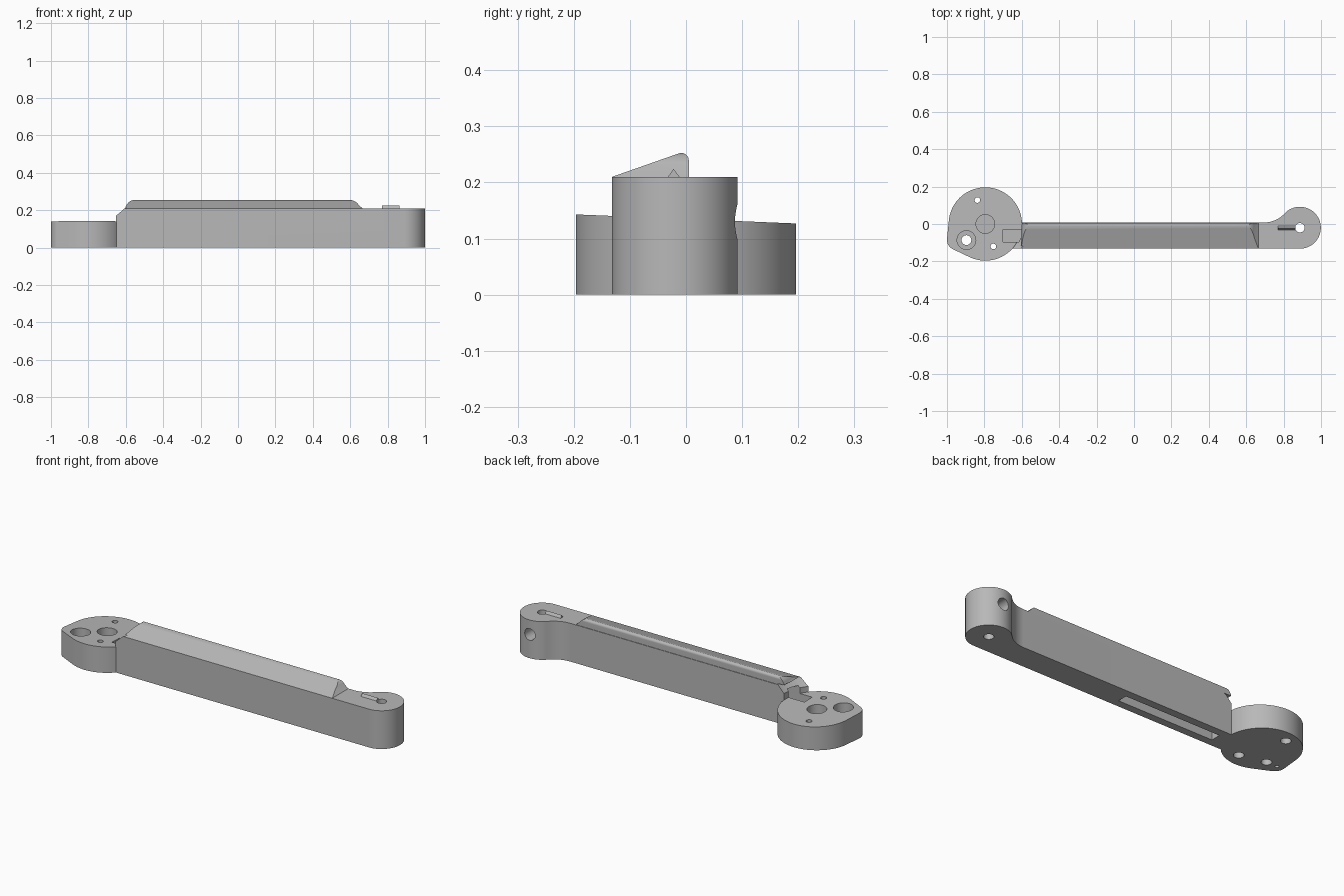
import bpy, bmesh, math
from mathutils import Vector
from mathutils.geometry import convex_hull_2d

if "Cube" in bpy.data.objects:
    bpy.data.objects.remove(bpy.data.objects["Cube"], do_unlink=True)

grey = bpy.data.materials.new("plain_grey")
grey.use_nodes = True
colour = (0.48, 0.48, 0.48, 1)
grey.diffuse_color = colour
grey.node_tree.nodes["Principled BSDF"].inputs["Base Color"].default_value = colour


def arc(cx, cy, r, start, end, n):
    """Points on an arc, angles in radians."""
    steps = [start + (end - start) * i / n for i in range(n + 1)]
    return [(cx + r * math.cos(a), cy + r * math.sin(a)) for a in steps]


def circle(cx, cy, r, n=64):
    return arc(cx, cy, r, 0, math.tau, n)[:-1]


def prism(name, profile, low, high, axis="z"):
    """Extrude a 2D profile along an axis; high may be a function of the profile point."""
    def place(p, d):
        return {"x": (d, p[0], p[1]), "y": (p[0], d, p[1]), "z": (p[0], p[1], d)}[axis]
    bm = bmesh.new()
    a = [bm.verts.new(place(p, low)) for p in profile]
    b = [bm.verts.new(place(p, high(p) if callable(high) else high)) for p in profile]
    bm.faces.new(a)
    bm.faces.new(b)
    for i in range(len(a)):
        j = (i + 1) % len(a)
        bm.faces.new((a[i], a[j], b[j], b[i]))
    bmesh.ops.recalc_face_normals(bm, faces=bm.faces)
    mesh = bpy.data.meshes.new(name)
    bm.to_mesh(mesh)
    bm.free()
    mesh.materials.append(grey)
    ob = bpy.data.objects.new(name, mesh)
    bpy.context.collection.objects.link(ob)
    return ob


def box(name, x0, x1, y0, y1, z0, z1):
    return prism(name, [(x0, y0), (x1, y0), (x1, y1), (x0, y1)], z0, z1)


def combine(target, tool, operation):
    """Apply a boolean and discard the tool object."""
    mod = target.modifiers.new("combine", "BOOLEAN")
    mod.operation, mod.object, mod.solver = operation, tool, "EXACT"
    bpy.context.view_layer.update()
    graph = bpy.context.evaluated_depsgraph_get()
    mesh = bpy.data.meshes.new_from_object(target.evaluated_get(graph))
    target.modifiers.clear()
    target.data = mesh
    bpy.data.objects.remove(tool, do_unlink=True)


FRONT, BACK, TOP = -0.132, 0.008, 0.21
HUB = (-0.795, 0.0)
EYE = (0.887, -0.02)
EYE_R = EYE[1] - FRONT

# Arm with a round eye at the far end, blended by a concave fillet
R = 0.15
dy = BACK + R - EYE[1]
fx = EYE[0] - math.sqrt((EYE_R + R) ** 2 - dy ** 2)
lean = math.atan2(dy, fx - EYE[0])
outline = [(-0.75, FRONT)]
outline += arc(*EYE, EYE_R, -math.pi / 2, lean, 56)
outline += arc(fx, BACK + R, R, lean - math.pi, -math.pi / 2, 16)[1:]
outline += [(-0.75, BACK)]
arm = prism("arm", outline, 0, TOP)

# Sloping cap along the top of the arm
wedge = [(FRONT, 0.19), (FRONT, TOP), (-0.018, 0.25)]
wedge += arc(-0.009, 0.239, 0.014, math.pi / 2, 0, 8) + [(0.005, 0.19)]
cap = prism("cap", wedge, -0.7, 0.7, "x")
ends = [(-0.606, 0.18), (-0.606, 0.212)]
ends += arc(-0.55, 0.203, 0.052, math.radians(160), math.pi / 2, 8)
ends += arc(0.595, 0.195, 0.06, math.pi / 2, math.radians(35), 8)
ends += [(0.665, 0.21), (0.665, 0.18)]
combine(cap, prism("cap_ends", ends, -0.3, 0.3, "y"), "INTERSECT")
combine(arm, cap, "UNION")

# Round clearance for the hub, flared at the top
combine(arm, prism("clearance", circle(*HUB, 0.195), -0.1, 0.4), "DIFFERENCE")
flare = prism("flare", circle(*HUB, 0.19), 0.165, 0.215)
for v in flare.data.vertices:
    if v.co.z > 0.2:
        v.co.x = HUB[0] + (v.co.x - HUB[0]) * 1.24
        v.co.y = HUB[1] + (v.co.y - HUB[1]) * 1.24
combine(arm, flare, "DIFFERENCE")

# Hub disc with a corner lobe and a gently sloping top
points = [Vector(p) for p in circle(*HUB, 0.196, 96) + circle(-0.945, -0.085, 0.055, 48)]
rim = [points[i] for i in convex_hull_2d(points)]
hub = prism("hub", rim, 0, lambda p: 0.135 - 0.041 * p[1])
combine(arm, hub, "UNION")

# Holes in the hub and eye: x, y, radius, low, high
holes = [
    (*HUB, 0.05, 0.085, 0.2),
    (-0.896, -0.086, 0.05, 0.06, 0.2),
    (-0.896, -0.086, 0.026, -0.1, 0.2),
    (-0.96, -0.085, 0.01, -0.1, 0.03),
    (*EYE, 0.025, -0.1, 0.3),
]
for x, y in ((-0.837, 0.128), (-0.752, -0.12)):
    holes += [(x, y, 0.015, -0.1, 0.2), (x, y, 0.026, -0.1, 0.06)]
for x, y, r, low, high in holes:
    combine(arm, prism("hole", circle(x, y, r, 40), low, high), "DIFFERENCE")

# Cross hole in the back of the eye
combine(arm, prism("cross_hole", circle(EYE[0], 0.13, 0.032, 40), EYE[1], 0.2, "y"), "DIFFERENCE")

# Notch from the hub into the arm, and long slot underneath
combine(arm, box("notch", -0.70, -0.53, -0.095, -0.03, 0.08, 0.18), "DIFFERENCE")
combine(arm, box("slot", -0.56, 0.02, -0.09, -0.035, -0.1, 0.07), "DIFFERENCE")

# Small pointer ridge beside the eye hole
ridge = prism("pointer_ridge", [(-0.036, 0.205), (-0.008, 0.205), (-0.022, 0.224)], 0.77, 0.864, "x")

for ob in (arm, ridge):
    bpy.ops.object.select_all(action="DESELECT")
    ob.select_set(True)
    bpy.context.view_layer.objects.active = ob
    bpy.ops.object.shade_smooth_by_angle(angle=math.radians(30))
